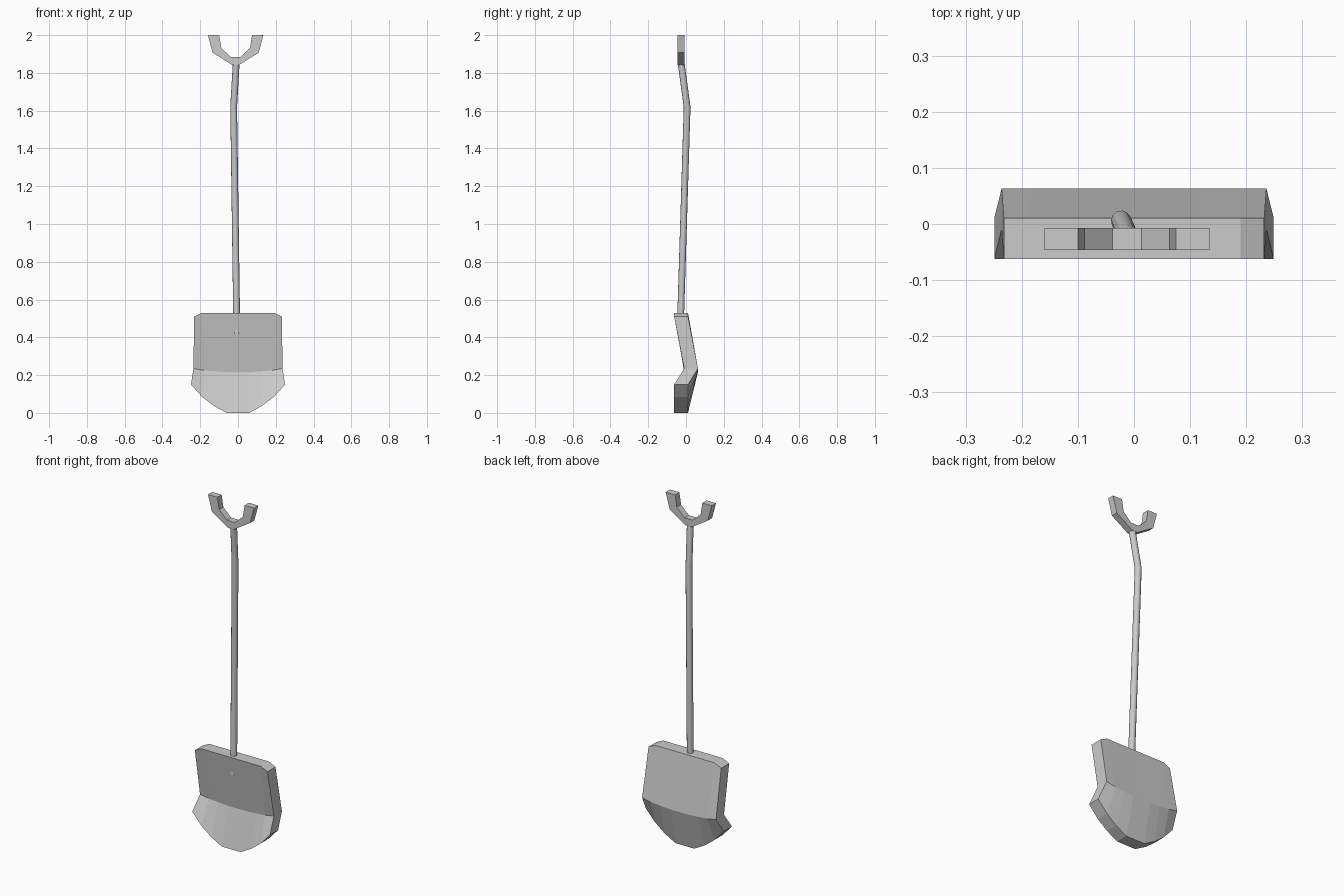
import bpy, bmesh
from mathutils import Vector

if "Cube" in bpy.data.objects:
    bpy.data.objects.remove(bpy.data.objects["Cube"])


def finish(name, bm):
    bmesh.ops.recalc_face_normals(bm, faces=bm.faces)
    mesh = bpy.data.meshes.new(name)
    bm.to_mesh(mesh)
    bm.free()
    obj = bpy.data.objects.new(name, mesh)
    bpy.context.collection.objects.link(obj)
    return obj


def thicken(bm, depth):
    """Extrude every face straight back along +y."""
    result = bmesh.ops.extrude_face_region(bm, geom=bm.faces[:], use_keep_orig=True)
    verts = [v for v in result["geom"] if isinstance(v, bmesh.types.BMVert)]
    bmesh.ops.translate(bm, verts=verts, vec=(0, depth, 0))


def mirrored(half, cx=0.0):
    """Complete a left-right symmetric row from its outside-in right half."""
    return [(cx - x, z) for x, z in half] + [(cx + x, z) for x, z in reversed(half)]


# Blade: top edge, crease and rounded bottom edge, each with its own depth
rows = [
    (-0.0625, [(0.232, 0.51), (0.19, 0.53), (0.12, 0.53), (0.055, 0.53)]),
    (-0.0095, [(0.236, 0.235), (0.18, 0.225), (0.12, 0.22), (0.055, 0.216)]),
    (-0.0625, [(0.249, 0.15), (0.19, 0.085), (0.128, 0.037), (0.06, 0.0)]),
]
bm = bmesh.new()
grid = [[bm.verts.new((x, y, z)) for x, z in mirrored(half)] for y, half in rows]
for upper, lower in zip(grid, grid[1:]):
    for i in range(len(upper) - 1):
        bm.faces.new((upper[i], lower[i], lower[i + 1], upper[i + 1]))
thicken(bm, 0.073)
finish("blade", bm)

# Fork-shaped grip at the top
outer = mirrored([(0.147, 2.0), (0.122, 1.907), (0.018, 1.842)], -0.0125)
inner = mirrored([(0.087, 2.0), (0.076, 1.932), (0.026, 1.884)], -0.0125)
bm = bmesh.new()
out_v = [bm.verts.new((x, -0.046, z)) for x, z in outer]
in_v = [bm.verts.new((x, -0.046, z)) for x, z in inner]
for i in range(len(outer) - 1):
    bm.faces.new((out_v[i], out_v[i + 1], in_v[i + 1], in_v[i]))
thicken(bm, 0.039)
finish("grip", bm)

# Slightly bent wooden shaft
curve = bpy.data.curves.new("shaft", "CURVE")
curve.dimensions = "3D"
curve.bevel_depth = 0.018
curve.bevel_resolution = 4
curve.use_fill_caps = True
path = [(-0.006, -0.031, 0.42), (-0.023, 0.006, 1.62), (-0.009, -0.027, 1.86)]
spline = curve.splines.new("POLY")
spline.points.add(len(path) - 1)
for point, co in zip(spline.points, path):
    point.co = (*co, 1)
spline.use_smooth = True
shaft = bpy.data.objects.new("shaft", curve)
bpy.context.collection.objects.link(shaft)
bpy.context.view_layer.objects.active = shaft
shaft.select_set(True)
bpy.ops.object.convert(target="MESH")
